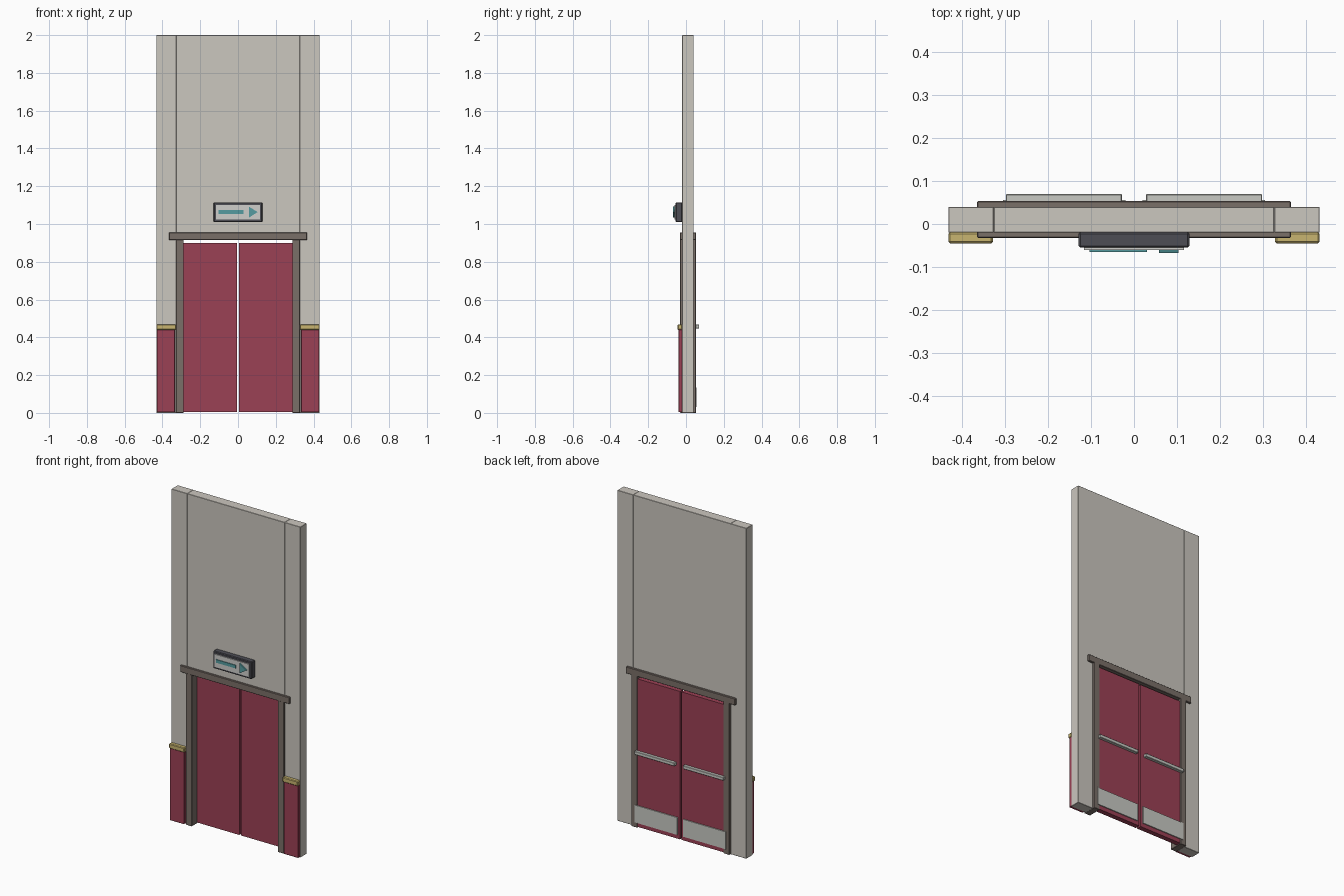
import bpy, bmesh

if "Cube" in bpy.data.objects:
    bpy.data.objects.remove(bpy.data.objects["Cube"])

def material(name, rgb):
    m = bpy.data.materials.new(name)
    m.diffuse_color = (*rgb, 1)
    m.use_nodes = True
    m.node_tree.nodes["Principled BSDF"].inputs["Base Color"].default_value = m.diffuse_color
    return m

PLASTER = material("warm_grey_plaster", (0.60, 0.57, 0.52))
RED = material("dark_red", (0.33, 0.052, 0.09))
TRIM = material("brown_grey_trim", (0.195, 0.16, 0.14))
GOLD = material("brass", (0.58, 0.46, 0.16))
DARK = material("charcoal", (0.075, 0.075, 0.09))
STEEL = material("pale_steel", (0.58, 0.59, 0.55))
FACE = material("sign_white", (0.62, 0.62, 0.60))
TEAL = material("teal", (0.09, 0.33, 0.35))

def finish(name, bm, mat, bevel=0):
    bmesh.ops.recalc_face_normals(bm, faces=bm.faces)
    me = bpy.data.meshes.new(name)
    bm.to_mesh(me)
    bm.free()
    me.materials.append(mat)
    ob = bpy.data.objects.new(name, me)
    bpy.context.collection.objects.link(ob)
    if bevel:
        mod = ob.modifiers.new("edge_bevel", 'BEVEL')
        mod.width = bevel
        mod.segments = 1
    return ob

def box(name, x, y, z, mat, bevel=0):
    """Box from (min, max) pairs on each axis."""
    bm = bmesh.new()
    bmesh.ops.create_cube(bm, size=1)
    for v in bm.verts:
        v.co = [r[0] if c < 0 else r[1] for c, r in zip(v.co, (x, y, z))]
    return finish(name, bm, mat, bevel)

def pair(name, x, y, z, mat, bevel=0):
    """The same box on the left and the right."""
    box(name + "_right", x, y, z, mat, bevel)
    box(name + "_left", (-x[1], -x[0]), y, z, mat, bevel)

# Wall: two side piers and the panel over the doorway
pair("wall_pier", (0.326, 0.432), (-0.02, 0.04), (0, 2), PLASTER, 0.0015)
box("wall_over_door", (-0.326, 0.326), (-0.02, 0.04), (0.92, 2), PLASTER, 0.0015)

# Door frame
pair("door_jamb", (0.288, 0.328), (-0.031, 0.053), (0, 0.92), TRIM, 0.0015)
box("door_header", (-0.365, 0.365), (-0.032, 0.053), (0.915, 0.955), TRIM, 0.002)

# Double doors with push bars and kick plates at the back
pair("door_leaf", (0.005, 0.30), (0.02, 0.05), (0.005, 0.90), RED)
pair("kick_plate", (0.02, 0.305), (0.049, 0.056), (0.03, 0.135), STEEL)
pair("push_bar", (0.028, 0.298), (0.05, 0.07), (0.448, 0.468), STEEL, 0.002)

# Lower wall panels with brass caps
pair("wainscot_panel", (0.333, 0.43), (-0.04, -0.019), (0.004, 0.442), RED, 0.002)
pair("wainscot_cap", (0.328, 0.432), (-0.045, -0.019), (0.44, 0.469), GOLD, 0.004)

# Direction sign: housing, face and arrow
box("sign_housing", (-0.129, 0.129), (-0.055, -0.019), (1.01, 1.115), DARK, 0.004)
box("sign_face", (-0.116, 0.116), (-0.061, -0.05), (1.024, 1.101), FACE)
box("arrow_shaft", (-0.103, 0.03), (-0.065, -0.06), (1.054, 1.073), TEAL)
bm = bmesh.new()
head = bm.faces.new([bm.verts.new((x, -0.06, z))
                     for x, z in ((0.058, 1.034), (0.104, 1.063), (0.058, 1.092))])
tip = bmesh.ops.extrude_face_region(bm, geom=[head])["geom"]
bmesh.ops.translate(bm, vec=(0, -0.008, 0),
                    verts=[g for g in tip if isinstance(g, bmesh.types.BMVert)])
finish("arrow_head", bm, TEAL)
